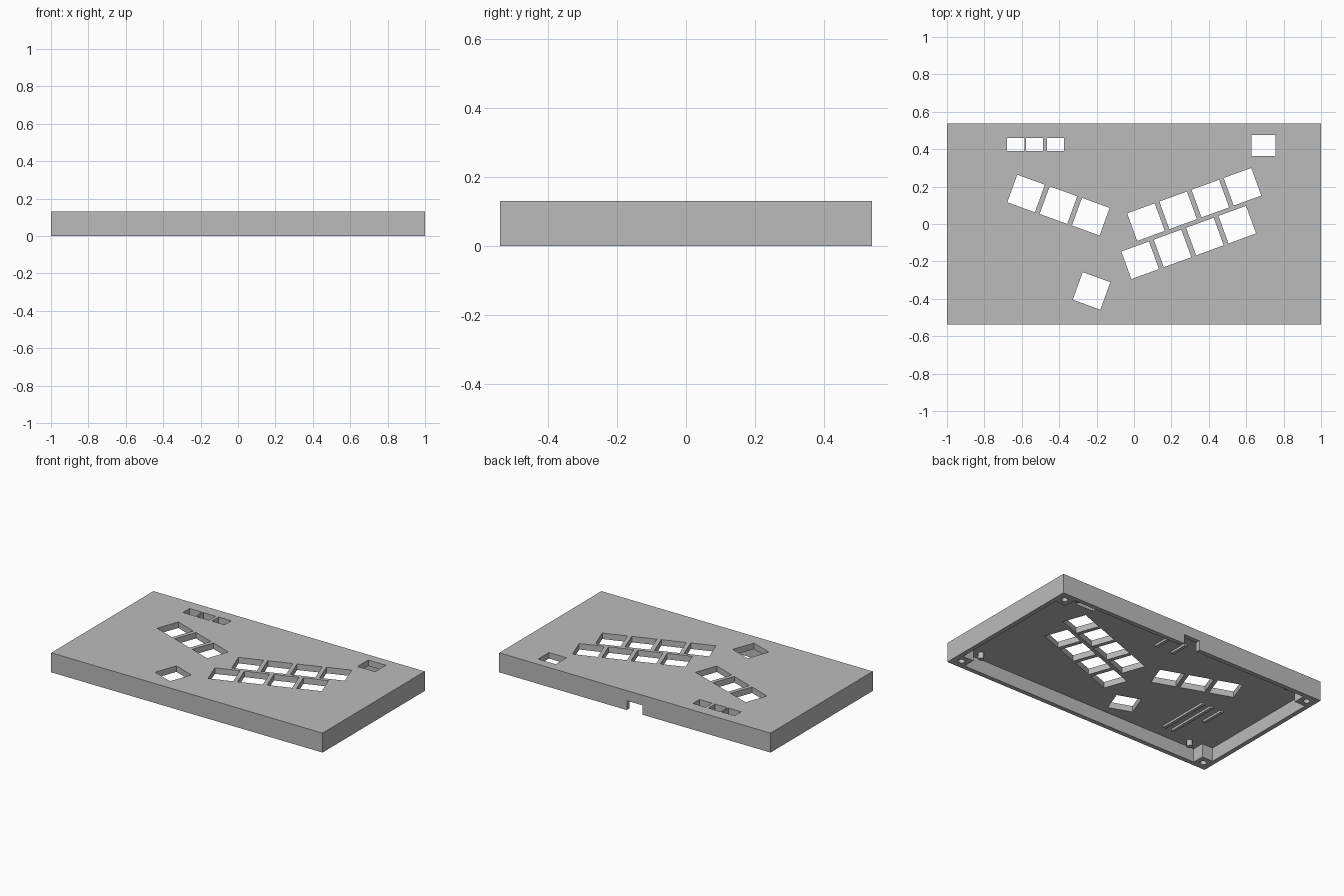
import bpy, math
from mathutils import Matrix, Vector

if "Cube" in bpy.data.objects:
    bpy.data.objects.remove(bpy.data.objects["Cube"])

W, D, H = 1.0, 0.538, 0.13      # half width, half depth, height
WALL, BOSS, CEIL = 0.03, 0.11, 0.09

grey = bpy.data.materials.new("plain grey")
grey.diffuse_color = (0.5, 0.5, 0.5, 1)
grey.use_nodes = True
grey.node_tree.nodes["Principled BSDF"].inputs["Base Color"].default_value = grey.diffuse_color


def prism(name, pts, z0, z1):
    """Extrude a counter-clockwise outline from z0 to z1."""
    n = len(pts)
    verts = [(x, y, z0) for x, y in pts] + [(x, y, z1) for x, y in pts]
    faces = [list(range(n))[::-1], list(range(n, 2 * n))]
    faces += [(i, (i + 1) % n, (i + 1) % n + n, i + n) for i in range(n)]
    me = bpy.data.meshes.new(name)
    me.from_pydata(verts, [], faces)
    me.materials.append(grey)
    ob = bpy.data.objects.new(name, me)
    bpy.context.collection.objects.link(ob)
    return ob


def rect(x0, x1, y0, y1):
    return [(x0, y0), (x1, y0), (x1, y1), (x0, y1)]


def square(cx, cy, size, deg):
    rot = Matrix.Rotation(math.radians(deg), 2)
    h = size / 2
    return [tuple(rot @ Vector(p) + Vector((cx, cy))) for p in rect(-h, h, -h, h)]


def circle(cx, cy, r, n=24):
    return [(cx + r * math.cos(2 * math.pi * i / n),
             cy + r * math.sin(2 * math.pi * i / n)) for i in range(n)]


def cut(target, pts, z0, z1):
    cutter = prism("cutter", pts, z0, z1)
    cutter.hide_render = True
    mod = target.modifiers.new("cut", 'BOOLEAN')
    mod.operation = 'DIFFERENCE'
    mod.solver = 'EXACT'
    mod.object = cutter
    bpy.context.view_layer.objects.active = target
    bpy.ops.object.modifier_apply(modifier=mod.name)
    bpy.data.objects.remove(cutter)


# case shell: open underneath, with solid corner bosses left by the cavity outline
case = prism("case_shell", rect(-W, W, -D, D), 0, H)
a, b, c, d = W - WALL, D - WALL, W - BOSS, D - BOSS
cavity = [(-c, -b), (c, -b), (c, -d), (a, -d), (a, d), (c, d),
          (c, b), (-c, b), (-c, d), (-a, d), (-a, -d), (-c, -d)]
cut(case, cavity, -0.1, CEIL)

# key openings
keys = [(-0.577 + 0.173 * i, 0.163 - 0.062 * i, -20) for i in range(3)]
keys += [(0.064 + 0.172 * i, 0.010 + 0.063 * i, 20) for i in range(4)]
keys += [(0.033 + 0.173 * i, -0.194 + 0.0635 * i, 20) for i in range(4)]
keys += [(-0.227, -0.358, -20)]
for x, y, deg in keys:
    cut(case, square(x, y, 0.157, deg), 0.05, 0.2)

# small button openings and socket opening
for x0, x1 in ((-0.68, -0.586), (-0.578, -0.487), (-0.466, -0.373)):
    cut(case, rect(x0, x1, 0.39, 0.46), 0.05, 0.2)
cut(case, rect(0.627, 0.757, 0.363, 0.476), 0.05, 0.2)

# cable notch in the back wall
cut(case, rect(-0.057, 0.06, D - 0.06, D + 0.1), -0.1, 0.062)

# screw holes in the corner bosses
for sx in (-1, 1):
    for sy in (-1, 1):
        cut(case, circle(sx * (W - 0.06), sy * (D - 0.06), 0.02), -0.1, 0.075)

# support pegs under the top plate
for sx in (-1, 1):
    for sy in (-1, 1):
        prism("support_peg", circle(sx * 0.81, sy * 0.45, 0.018), 0.05, CEIL + 0.01)

# locating ribs under the top plate
for x, y0, y1 in ((-0.58, -0.41, -0.05), (-0.645, -0.41, -0.05), (-0.723, -0.21, -0.05),
                  (0.076, 0.296, 0.42), (-0.05, 0.296, 0.42)):
    prism("locating_rib", rect(x - 0.01, x + 0.01, y0, y1), CEIL - 0.015, CEIL + 0.01)
